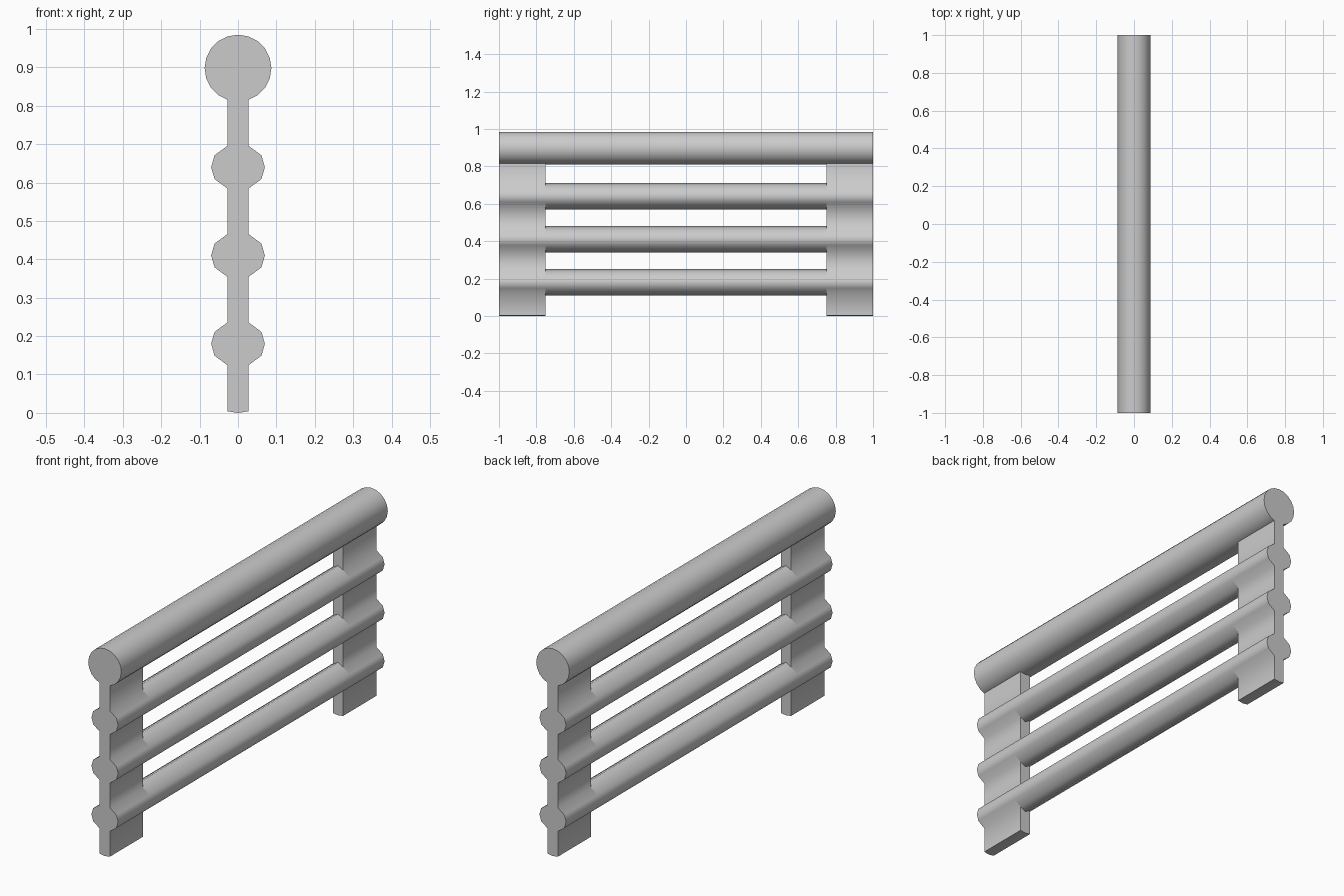
import bpy, bmesh, math

if "Cube" in bpy.data.objects:
    bpy.data.objects.remove(bpy.data.objects["Cube"])

BAR_Z = (0.18, 0.41, 0.64)
RAIL_Z, RAIL_R = 0.898, 0.087
# quarter cross-section of a bar, from widest point towards the top
QUARTER = [(0.070, 0.0), (0.061, 0.031), (0.027, 0.056), (0.0, 0.071)]


def prism(name, profile, y0, y1, caps=True):
    """Extrude a closed x/z profile along y, smooth sides with sharp ends."""
    bm = bmesh.new()
    a = [bm.verts.new((x, y0, z)) for x, z in profile]
    b = [bm.verts.new((x, y1, z)) for x, z in profile]
    n = len(profile)
    for i in range(n):
        j = (i + 1) % n
        bm.faces.new((a[i], a[j], b[j], b[i]))
    if caps:
        bm.faces.new(a[::-1])
        bm.faces.new(b)
    else:
        bm.faces.ensure_lookup_table()
    # profiles run counter-clockwise in x/z; make the walls face outwards
    if caps:
        bmesh.ops.recalc_face_normals(bm, faces=bm.faces)
    else:
        cz = sum(z for _, z in profile) / n
        for f in bm.faces:
            f.normal_update()
            c = f.calc_center_median()
            if f.normal.x * c.x + f.normal.z * (c.z - cz) < 0:
                f.normal_flip()
    me = bpy.data.meshes.new(name)
    bm.to_mesh(me)
    bm.free()
    ob = bpy.data.objects.new(name, me)
    bpy.context.collection.objects.link(ob)
    bpy.ops.object.select_all(action='DESELECT')
    ob.select_set(True)
    bpy.context.view_layer.objects.active = ob
    bpy.ops.object.shade_smooth_by_angle(angle=math.radians(65))
    return ob


# round top rail
rail = [(RAIL_R * math.sin(2 * math.pi * i / 20), RAIL_Z + RAIL_R * math.cos(2 * math.pi * i / 20))
        for i in range(20)]
prism("top_rail", rail, -1.0, 1.0)

# end posts: thin panels that bulge where each bar runs through
side = [(0.027, 0.004)]
for z in BAR_Z:
    up = QUARTER[:3]
    side += [(x, z - dz) for x, dz in up[:0:-1]] + [(x, z + dz) for x, dz in up]
side.append((0.027, 0.8155))
post = [(0.0, 0.0)] + side + [(0.0, 0.811)] + [(-x, z) for x, z in reversed(side)]
prism("front_post", post, -1.0, -0.75)
prism("back_post", post, 0.75, 1.0)

# three bars between the posts
half = QUARTER + [(-x, z) for x, z in QUARTER[2::-1]]
ring = half + [(x, -z) for x, z in half[-2:0:-1]]
for k, z in enumerate(BAR_Z, 1):
    prism(f"bar_{k}", [(x, z + dz) for x, dz in ring], -0.75, 0.75, caps=False)
